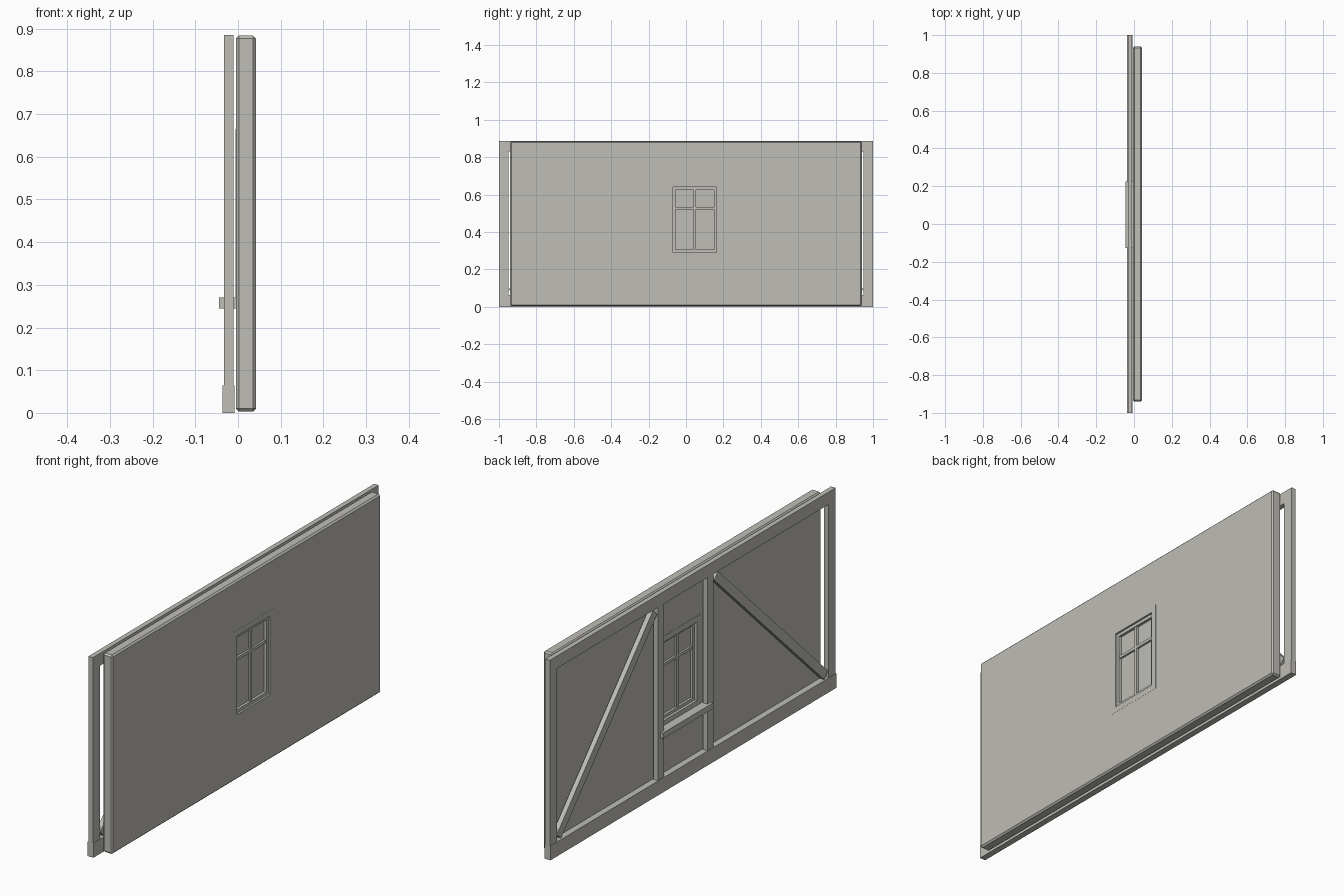
import bpy
import math
from mathutils import Matrix

cube = bpy.data.objects.get("Cube")
if cube:
    bpy.data.objects.remove(cube, do_unlink=True)

# One warm grey for the whole wall
grey = bpy.data.materials.new("warm_grey")
grey.use_nodes = True
COLOUR = (0.52, 0.51, 0.47, 1)
grey.diffuse_color = COLOUR
grey.node_tree.nodes["Principled BSDF"].inputs["Base Color"].default_value = COLOUR


def box(name, x, y, z):
    """Box from three (low, high) ranges."""
    verts = [(a, b, c) for a in x for b in y for c in z]
    faces = [(0, 1, 3, 2), (4, 6, 7, 5), (0, 4, 5, 1),
             (2, 3, 7, 6), (0, 2, 6, 4), (1, 5, 7, 3)]
    mesh = bpy.data.meshes.new(name)
    mesh.from_pydata(verts, [], faces)
    mesh.materials.append(grey)
    obj = bpy.data.objects.new(name, mesh)
    bpy.context.collection.objects.link(obj)
    return obj


def ring(name, x, y, z, w):
    """Rectangular frame of four bars inside the given ranges."""
    inner = (z[0] + w, z[1] - w)
    box(name + "_bottom", x, y, (z[0], inner[0]))
    box(name + "_top", x, y, (inner[1], z[1]))
    box(name + "_side_a", x, (y[0], y[0] + w), inner)
    box(name + "_side_b", x, (y[1] - w, y[1]), inner)


def brace(name, start, end, width):
    """Diagonal timber between two (y, z) points."""
    dy, dz = end[0] - start[0], end[1] - start[1]
    half = math.hypot(dy, dz) / 2
    obj = box(name, (-0.032, -0.011), (-half, half), (-width / 2, width / 2))
    centre = (0, (start[0] + end[0]) / 2, (start[1] + end[1]) / 2)
    obj.data.transform(Matrix.Translation(centre) @ Matrix.Rotation(math.atan2(dz, dy), 4, 'X'))


# Chamfered wall panel with a window opening
OPEN_Y, OPEN_Z = (-0.095, 0.19), (0.265, 0.665)
panel = box("wall_panel", (-0.005, 0.042), (-0.94, 0.94), (0.003, 0.884))
bevel = panel.modifiers.new("chamfer", 'BEVEL')
bevel.width = 0.007
bevel.segments = 1
cutter = box("window_cutter", (-0.1, 0.1), OPEN_Y, OPEN_Z)
cutter.hide_render = True
cutter.hide_viewport = True
cutter.display_type = 'WIRE'
cut = panel.modifiers.new("window_opening", 'BOOLEAN')
cut.operation = 'DIFFERENCE'
cut.solver = 'EXACT'
cut.object = cutter

# Window: casing, sash, pane and glazing bars
ring("window_casing", (-0.006, 0.0425), OPEN_Y, OPEN_Z, 0.026)
SASH_Y, SASH_Z = (-0.069, 0.164), (0.291, 0.639)
ring("window_sash", (0.006, 0.034), SASH_Y, SASH_Z, 0.014)
box("window_pane", (0.017, 0.022), SASH_Y, SASH_Z)
box("glazing_bar_upright", (0.008, 0.031), (0.041, 0.054), SASH_Z)
box("glazing_bar_cross", (0.008, 0.031), SASH_Y, (0.521, 0.534))
box("window_sill", (-0.045, 0.0), (-0.127, 0.226), (0.244, 0.27))

# Timber frame behind the panel
DEPTH = (-0.033, -0.011)
box("bottom_beam", (-0.036, -0.008), (-1, 1), (0, 0.064))
box("top_beam", DEPTH, (-1, 1), (0.83, 0.885))
for name, y in (("front_post", (-1, -0.95)), ("back_post", (0.95, 1)),
                ("front_stud", (-0.147, -0.102)), ("back_stud", (0.2, 0.244))):
    box(name, DEPTH, y, (0.064, 0.83))
brace("back_brace", (0.935, 0.08), (0.262, 0.815), 0.04)
brace("front_brace", (-0.935, 0.08), (-0.165, 0.815), 0.04)
